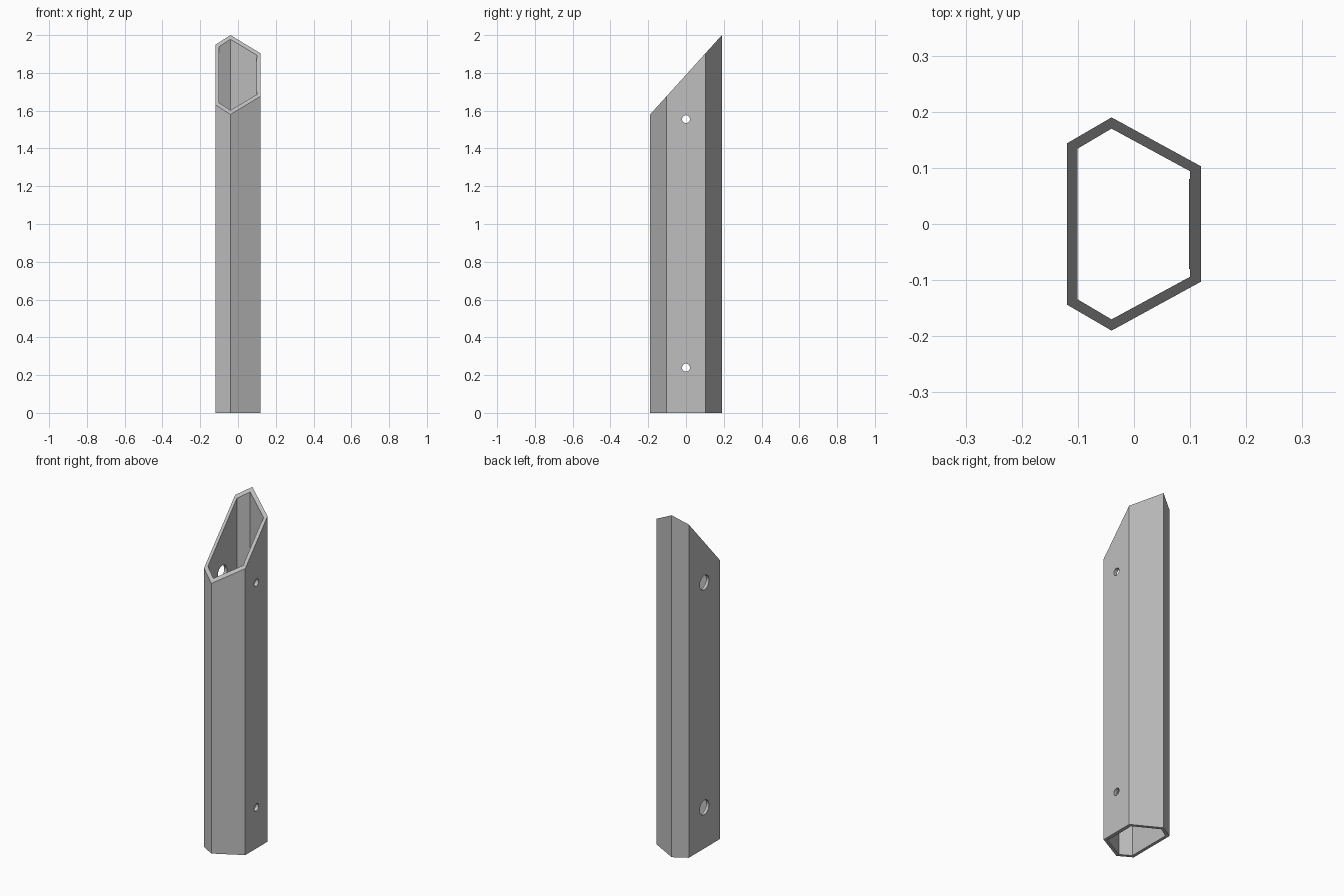
import bpy
import bmesh
from math import pi, radians

# Remove the default cube
cube = bpy.data.objects.get("Cube")
if cube:
    bpy.data.objects.remove(cube, do_unlink=True)

grey = bpy.data.materials.new("plain grey")
grey.use_nodes = True
grey.diffuse_color = (0.52, 0.52, 0.52, 1)
grey.node_tree.nodes["Principled BSDF"].inputs["Base Color"].default_value = grey.diffuse_color


def mirrored(half):
    """Close a half outline (y > 0) by mirroring it across y = 0."""
    return half + [(x, -y) for x, y in reversed(half)]


def prism(name, outline, bottom, top):
    """Upright prism; bottom and top give z as a function of y."""
    bm = bmesh.new()
    low = [bm.verts.new((x, y, bottom(y))) for x, y in outline]
    high = [bm.verts.new((x, y, top(y))) for x, y in outline]
    bm.faces.new(low)
    bm.faces.new(high)
    n = len(outline)
    for i in range(n):
        j = (i + 1) % n
        bm.faces.new((low[i], low[j], high[j], high[i]))
    bmesh.ops.recalc_face_normals(bm, faces=bm.faces)
    mesh = bpy.data.meshes.new(name)
    bm.to_mesh(mesh)
    bm.free()
    obj = bpy.data.objects.new(name, mesh)
    bpy.context.collection.objects.link(obj)
    mesh.materials.append(grey)
    return obj


def cut(target, cutter):
    """Subtract the cutter and remove it."""
    cutter.hide_render = True
    mod = target.modifiers.new("cut", "BOOLEAN")
    mod.operation = "DIFFERENCE"
    mod.solver = "EXACT"
    mod.object = cutter
    bpy.ops.object.select_all(action="DESELECT")
    bpy.context.view_layer.objects.active = target
    target.select_set(True)
    bpy.ops.object.modifier_apply(modifier=mod.name)
    bpy.data.objects.remove(cutter, do_unlink=True)


# Six-sided tube with a mitred top
outer = mirrored([(-0.119, 0.144), (-0.04, 0.19), (0.119, 0.103)])
tube = prism("mitred_tube", outer, lambda y: 0, lambda y: 1.79 + y * 0.21 / 0.19)

# Bore, with a shallow raised pad on the inside of the +x wall
inner = mirrored([(-0.101, 0.134), (-0.04, 0.17), (0.1, 0.094),
                  (0.1, 0.08), (0.098, 0.08)])
cut(tube, prism("bore_cutter", inner, lambda y: -0.1, lambda y: 2.2))

# Screw holes through the +x wall, wider access holes opposite
for z in (0.24, 1.555):
    for side, radius in ((1, 0.021), (-1, 0.042)):
        bpy.ops.mesh.primitive_cylinder_add(
            vertices=32, radius=radius, depth=0.1,
            location=(side * 0.11, 0, z), rotation=(0, pi / 2, 0))
        drill = bpy.context.object
        drill.name = "hole_cutter"
        drill.data.materials.append(grey)
        cut(tube, drill)

bpy.ops.object.shade_smooth_by_angle(angle=radians(20))
